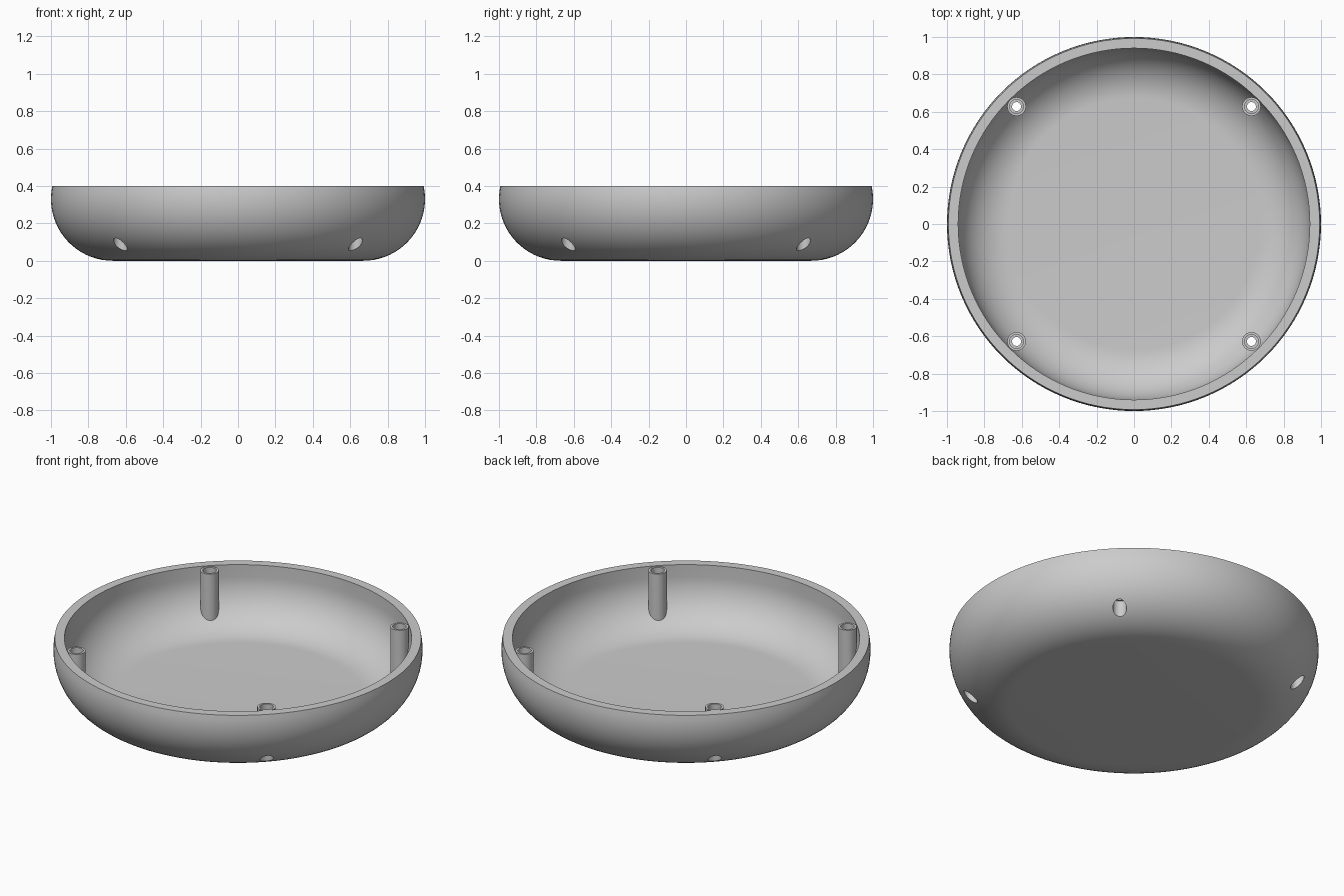
import bpy
import bmesh
import math

cube = bpy.data.objects.get("Cube")
if cube:
    bpy.data.objects.remove(cube, do_unlink=True)

gray = bpy.data.materials.new("light gray plastic")
gray.use_nodes = True
color = (0.6, 0.6, 0.6, 1)
gray.diffuse_color = color
gray.node_tree.nodes["Principled BSDF"].inputs["Base Color"].default_value = color

FLAT, BEND_Z, R_OUT, R_IN, RIM = 0.67, 0.33, 0.33, 0.27, 0.4
POST = 0.628


def lathe(name, profile, steps, location=(0, 0, 0)):
    """Revolve an (r, z) profile that starts and ends on the axis."""
    bm = bmesh.new()
    verts = [bm.verts.new((r, 0, z)) for r, z in profile]
    edges = [bm.edges.new(pair) for pair in zip(verts, verts[1:])]
    bmesh.ops.spin(bm, geom=verts + edges, cent=(0, 0, 0), axis=(0, 0, 1),
                   angle=math.tau, steps=steps, use_duplicate=False)
    bmesh.ops.remove_doubles(bm, verts=bm.verts, dist=1e-5)
    bmesh.ops.recalc_face_normals(bm, faces=bm.faces)
    mesh = bpy.data.meshes.new(name)
    bm.to_mesh(mesh)
    bm.free()
    mesh.materials.append(gray)
    obj = bpy.data.objects.new(name, mesh)
    obj.location = location
    bpy.context.collection.objects.link(obj)
    return obj


def arc(radius, end, count=20):
    """Rounded bend from the floor up to the given angle above horizontal."""
    start = -math.pi / 2
    angles = [start + (end - start) * i / count for i in range(count + 1)]
    return [(FLAT + radius * math.cos(a), BEND_Z + radius * math.sin(a)) for a in angles]


def combine(target, other, operation):
    """Apply a boolean and discard the helper object."""
    other.hide_render = True
    mod = target.modifiers.new(operation.title(), 'BOOLEAN')
    mod.operation = operation
    mod.solver = 'EXACT'
    mod.object = other
    bpy.context.view_layer.objects.active = target
    bpy.ops.object.modifier_apply(modifier=mod.name)
    bpy.data.objects.remove(other, do_unlink=True)


# Round shell with a flat floor and a thick rim
outer = arc(R_OUT, math.asin((RIM - BEND_Z) / R_OUT))
inner = arc(R_IN, 0) + [(FLAT + R_IN, RIM)]
tray = lathe("round_tray", [(0, 0)] + outer + inner[::-1] + [(0, BEND_Z - R_IN)], 128)

corners = [(sx * POST, sy * POST) for sx in (-1, 1) for sy in (-1, 1)]

# Screw posts, with feet following the middle of the curved wall
mid = (R_OUT + R_IN) / 2
for x, y in corners:
    post = lathe("screw_post", [(0, 0), (0.05, 0), (0.05, RIM - 0.003), (0, RIM - 0.003)],
                 32, (x, y, 0))
    for v in post.data.vertices:
        if v.co.z < 0.01:
            reach = math.hypot(v.co.x + x, v.co.y + y) - FLAT
            v.co.z = BEND_Z - math.sqrt(mid ** 2 - reach ** 2)
    bpy.context.view_layer.update()
    combine(tray, post, 'UNION')

# Stepped screw holes through the posts and the wall
hole = [(0, -0.1), (0.037, -0.1), (0.037, 0.15), (0.024, 0.15),
        (0.024, 0.2), (0.037, 0.2), (0.037, 0.5), (0, 0.5)]
for x, y in corners:
    cutter = lathe("screw_hole_cutter", hole, 32, (x, y, 0))
    bpy.context.view_layer.update()
    combine(tray, cutter, 'DIFFERENCE')

bpy.ops.object.select_all(action='DESELECT')
tray.select_set(True)
bpy.context.view_layer.objects.active = tray
bpy.ops.object.shade_smooth_by_angle(angle=math.radians(30))
